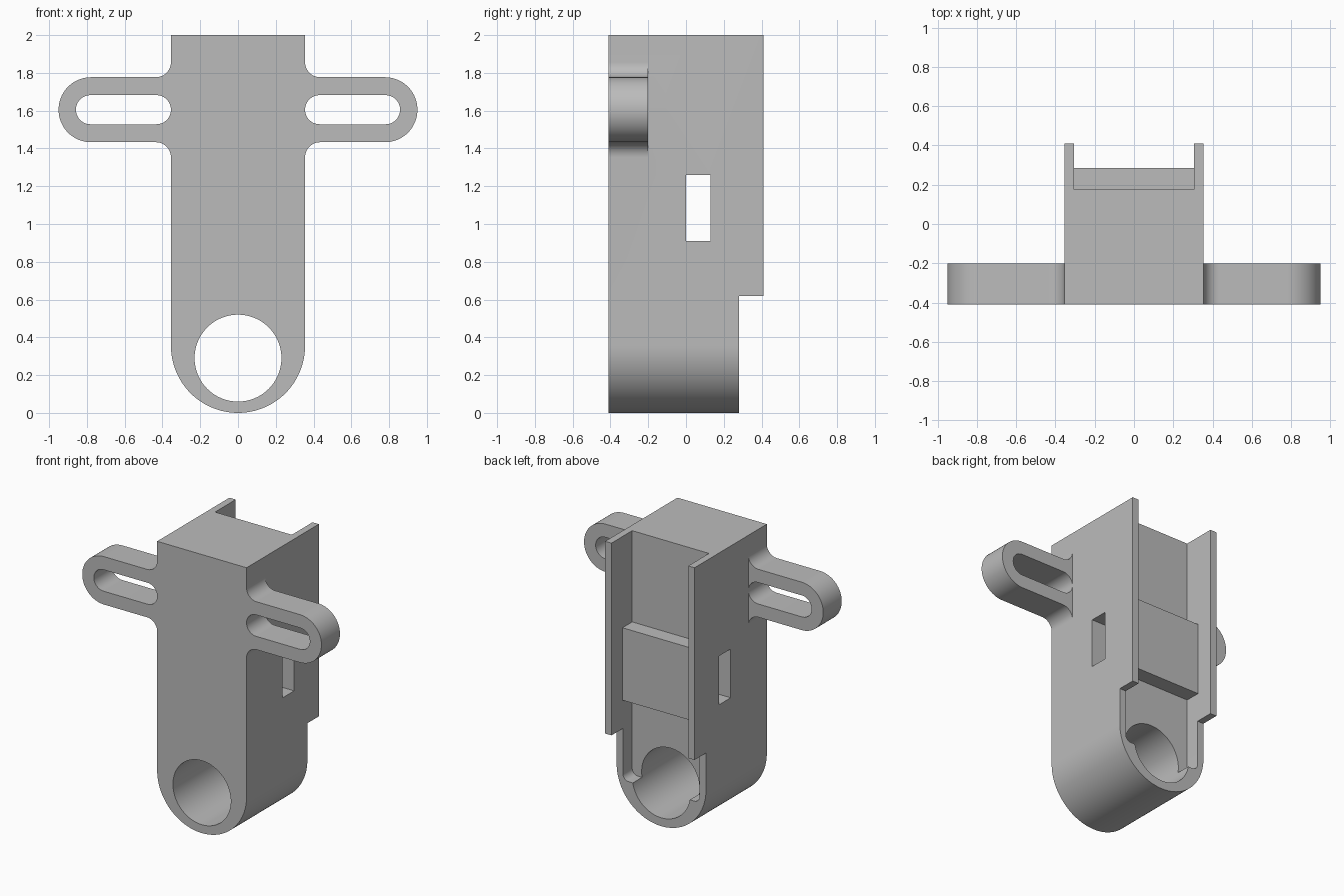
import bpy
import bmesh
from math import cos, sin, radians

cube = bpy.data.objects.get("Cube")
if cube:
    bpy.data.objects.remove(cube, do_unlink=True)

grey = bpy.data.materials.new("plain grey")
grey.use_nodes = True
COLOUR = (0.5, 0.5, 0.5, 1)
grey.diffuse_color = COLOUR
grey.node_tree.nodes["Principled BSDF"].inputs["Base Color"].default_value = COLOUR

HALF = 0.355            # half width of the body
FRONT, BACK = -0.41, 0.41
INNER = 0.305           # half width of the rear channel


def arc(cx, cz, r, start, end, steps=32):
    """Points on an arc in the x-z plane, angles in degrees."""
    angles = [radians(start + (end - start) * i / steps) for i in range(steps + 1)]
    return [(cx + r * cos(a), cz + r * sin(a)) for a in angles]


def prism(name, outline, y0, y1):
    """Extrude an x-z outline along y."""
    bm = bmesh.new()
    face = bm.faces.new([bm.verts.new((x, y0, z)) for x, z in outline])
    side = bmesh.ops.extrude_face_region(bm, geom=[face])["geom"]
    verts = [v for v in side if isinstance(v, bmesh.types.BMVert)]
    bmesh.ops.translate(bm, verts=verts, vec=(0, y1 - y0, 0))
    bmesh.ops.recalc_face_normals(bm, faces=bm.faces)
    mesh = bpy.data.meshes.new(name)
    bm.to_mesh(mesh)
    bm.free()
    mesh.materials.append(grey)
    obj = bpy.data.objects.new(name, mesh)
    bpy.context.collection.objects.link(obj)
    return obj


def box(name, half_x, y0, y1, z0, z1):
    outline = [(-half_x, z0), (half_x, z0), (half_x, z1), (-half_x, z1)]
    return prism(name, outline, y0, y1)


def combine(target, other, operation):
    """Apply a boolean and remove the helper."""
    mod = target.modifiers.new(operation.lower(), "BOOLEAN")
    mod.operation = operation
    mod.solver = "EXACT"
    mod.object = other
    bpy.context.view_layer.objects.active = target
    bpy.ops.object.modifier_apply(modifier=mod.name)
    bpy.data.objects.remove(other, do_unlink=True)


# Body with a round bottom
body = prism("bracket_body", arc(0, HALF, HALF, 180, 360, 64) + [(HALF, 2), (-HALF, 2)],
             FRONT, BACK)

# Step at the lower back
combine(body, box("back_step", 0.6, 0.28, 0.6, -0.2, 0.62), "DIFFERENCE")

# Rear channel with rounded lower corners, open at the top
floor, r = 0.25, 0.045
channel = (arc(-INNER + r, floor + r, r, 180, 270, 12)
           + arc(INNER - r, floor + r, r, 270, 360, 12)
           + [(INNER, 2.2), (-INNER, 2.2)])
combine(body, prism("rear_channel", channel, 0.175, 0.6), "DIFFERENCE")

# Raised pad in the channel
combine(body, box("channel_pad", 0.33, 0.15, 0.285, 0.825, 1.345), "UNION")

# Slotted side arms with filleted roots
ARM_Z, ARM_R, FILLET = 1.605, 0.172, 0.08
root_x, root_dz = HALF + FILLET, ARM_R + FILLET
arm = ([(0.2, ARM_Z + root_dz)]
       + arc(root_x, ARM_Z + root_dz, FILLET, 180, 270, 16)
       + arc(0.95 - ARM_R, ARM_Z, ARM_R, 90, -90, 48)
       + arc(root_x, ARM_Z - root_dz, FILLET, 90, 180, 16)
       + [(0.2, ARM_Z - root_dz)])
SLOT_R = 0.077
slot = (arc(HALF + SLOT_R, ARM_Z, SLOT_R, 90, 270)
        + arc(0.858 - SLOT_R, ARM_Z, SLOT_R, -90, 90))
for side in (1, -1):
    combine(body, prism("arm", [(side * x, z) for x, z in arm], FRONT, -0.2), "UNION")
    combine(body, prism("arm_slot", [(side * x, z) for x, z in slot], -0.6, -0.1),
            "DIFFERENCE")

# Large round bore and the cross tunnel
combine(body, prism("bore", arc(0, 0.29, 0.23, 0, 360, 96)[:-1], -0.6, 0.6), "DIFFERENCE")
combine(body, box("cross_tunnel", 0.6, 0, 0.13, 0.91, 1.26), "DIFFERENCE")

# Smooth curves, keep corners crisp
bpy.ops.object.select_all(action="DESELECT")
body.select_set(True)
bpy.context.view_layer.objects.active = body
bpy.ops.object.shade_smooth_by_angle(angle=radians(30))
